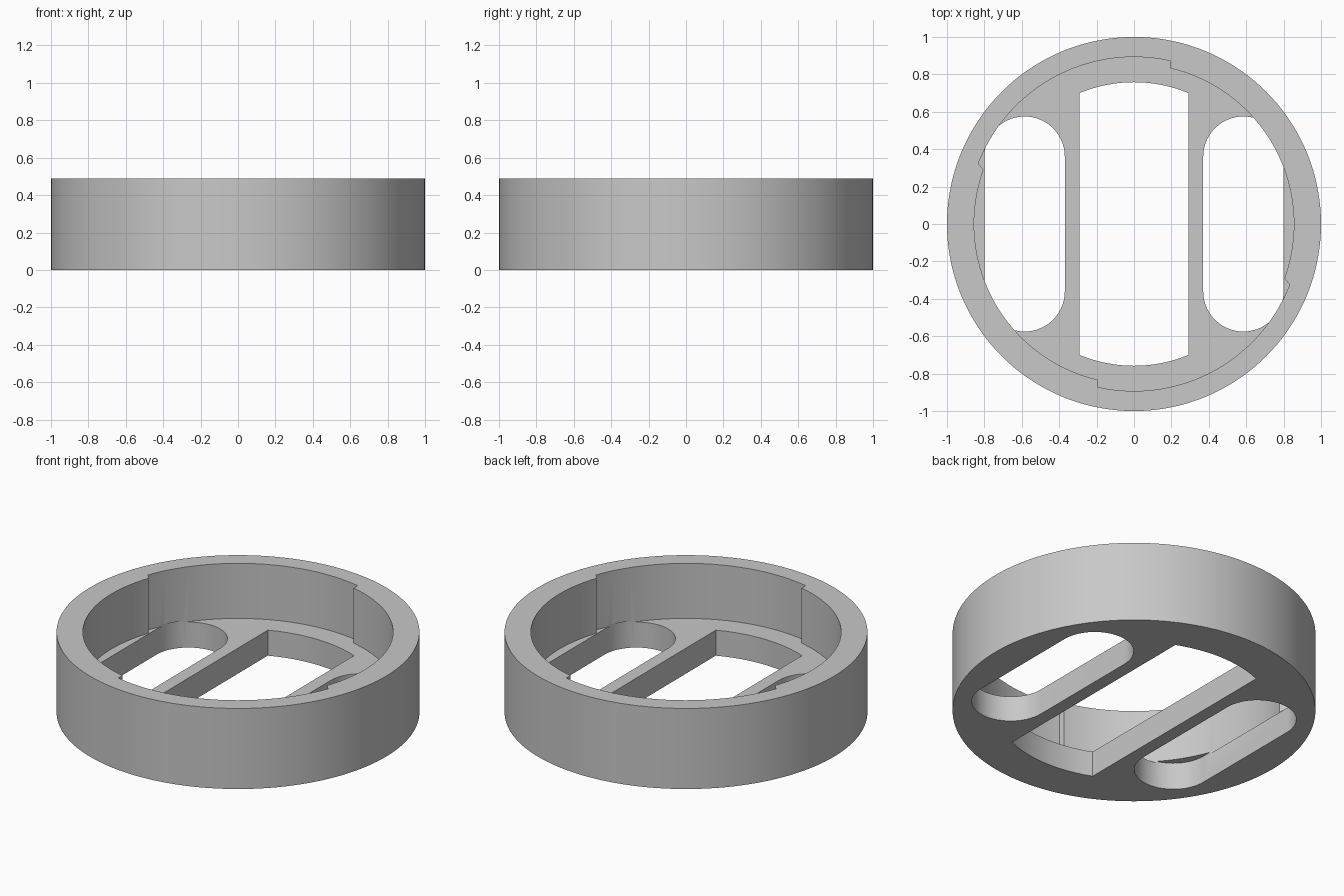
import bpy, bmesh
from math import sin, cos, radians

cube = bpy.data.objects.get("Cube")
if cube:
    bpy.data.objects.remove(cube, do_unlink=True)

HEIGHT, FLOOR = 0.49, 0.155

grey = bpy.data.materials.new("plain grey")
grey.use_nodes = True
colour = (0.58, 0.58, 0.58, 1)
grey.diffuse_color = colour
grey.node_tree.nodes["Principled BSDF"].inputs["Base Color"].default_value = colour


def arc(radius, start, end, steps, cx=0, cy=0):
    angles = [radians(start + (end - start) * i / steps) for i in range(steps + 1)]
    return [(cx + radius * cos(a), cy + radius * sin(a)) for a in angles]


def prism(name, outline, bottom, top):
    """Upright solid with the given plan outline."""
    bm = bmesh.new()
    face = bm.faces.new([bm.verts.new((x, y, bottom)) for x, y in outline])
    raised = bmesh.ops.extrude_face_region(bm, geom=[face])["geom"]
    verts = [v for v in raised if isinstance(v, bmesh.types.BMVert)]
    bmesh.ops.translate(bm, vec=(0, 0, top - bottom), verts=verts)
    bmesh.ops.recalc_face_normals(bm, faces=bm.faces)
    mesh = bpy.data.meshes.new(name)
    bm.to_mesh(mesh)
    bm.free()
    mesh.materials.append(grey)
    obj = bpy.data.objects.new(name, mesh)
    bpy.context.collection.objects.link(obj)
    return obj


# Round body
body = prism("round_cap", arc(1, 0, 360, 144)[:-1], 0, HEIGHT)

# Stepped bore: two wide and two narrow arcs
bore = []
for turn in (0, 180):
    bore += arc(0.893, 77.4 + turn, 158.7 + turn, 36)
    bore += arc(0.855, 160.2 + turn, 256.8 + turn, 40)
cutters = [prism("bore_cutter", bore, FLOOR, HEIGHT + 0.1)]

# Central window with curved ends
window = arc(0.758, 67.5, 112.5, 20) + arc(0.758, 247.5, 292.5, 20)
cutters.append(prism("window_cutter", window, -0.1, HEIGHT))

# Round-ended side slots, reaching just under the wall
for side, x in (("left", 0.585), ("right", -0.585)):
    slot = arc(0.215, 0, 180, 28, x, 0.36) + arc(0.215, 180, 360, 28, x, -0.36)
    cutters.append(prism(side + "_slot_cutter", slot, -0.1, FLOOR + 0.01))

for cutter in cutters:
    mod = body.modifiers.new(cutter.name, "BOOLEAN")
    mod.operation = "DIFFERENCE"
    mod.solver = "EXACT"
    mod.object = cutter

# Apply the cuts and discard the cutters
bpy.ops.object.select_all(action="DESELECT")
body.select_set(True)
bpy.context.view_layer.objects.active = body
for mod in list(body.modifiers):
    bpy.ops.object.modifier_apply(modifier=mod.name)
for cutter in cutters:
    bpy.data.objects.remove(cutter, do_unlink=True)

bpy.ops.object.shade_smooth_by_angle(angle=radians(30))
